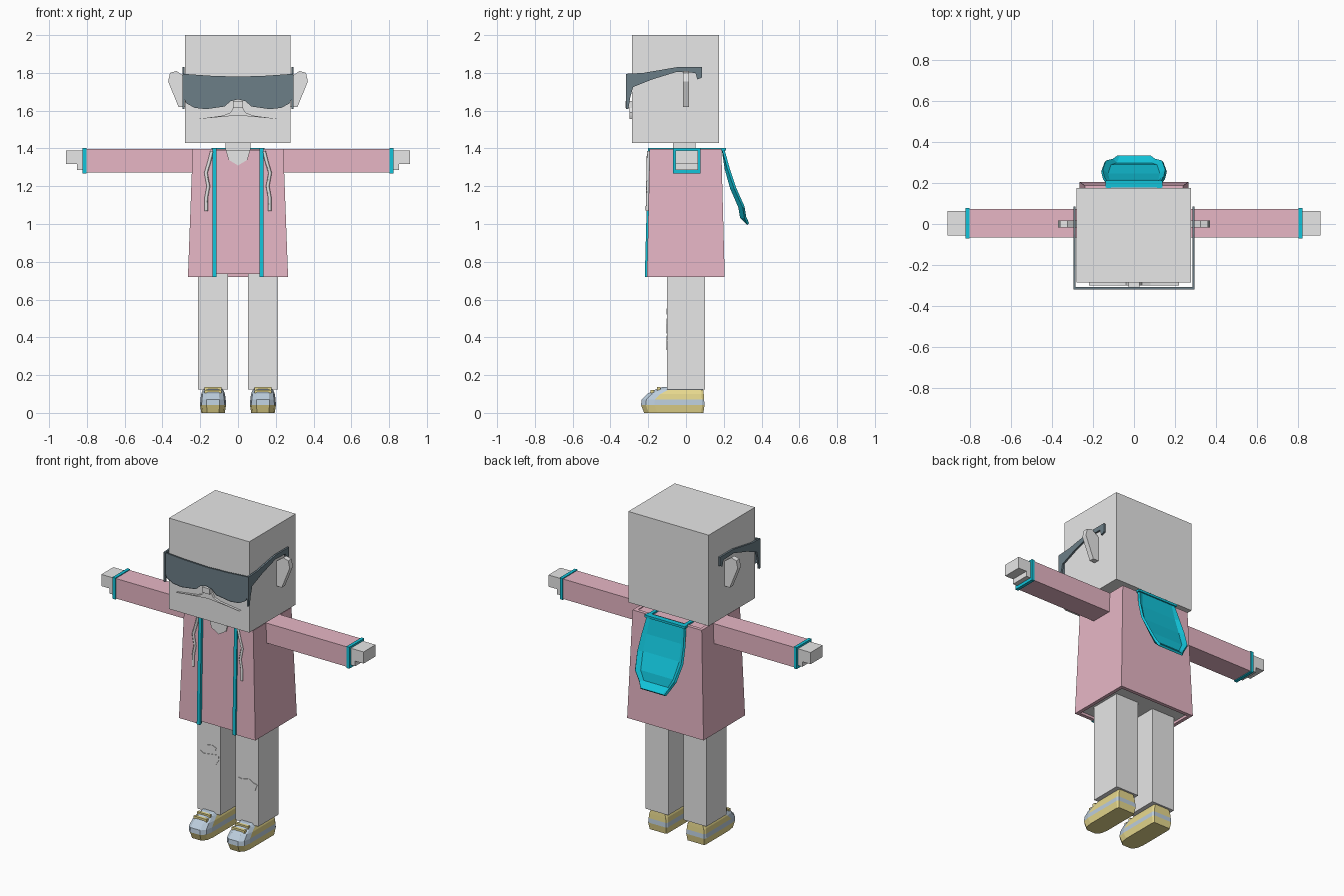
import bpy, bmesh
from mathutils import Vector

cube = bpy.data.objects.get("Cube")
if cube:
    bpy.data.objects.remove(cube, do_unlink=True)


def material(name, r, g, b):
    m = bpy.data.materials.new(name)
    m.use_nodes = True
    m.diffuse_color = (r, g, b, 1)
    m.node_tree.nodes["Principled BSDF"].inputs["Base Color"].default_value = (r, g, b, 1)
    return m


GREY = material("light grey", 0.8, 0.8, 0.8)
PINK = material("dusty pink", 0.8, 0.47, 0.56)
CYAN = material("cyan trim", 0.006, 0.55, 0.7)
SLATE = material("dark slate", 0.15, 0.21, 0.245)
YELLOW = material("pale yellow", 0.8, 0.69, 0.27)
BLUE = material("pale blue", 0.5, 0.61, 0.72)


def finish(name, bm, *mats):
    bmesh.ops.recalc_face_normals(bm, faces=bm.faces)
    me = bpy.data.meshes.new(name)
    bm.to_mesh(me)
    bm.free()
    for m in mats:
        me.materials.append(m)
    ob = bpy.data.objects.new(name, me)
    bpy.context.scene.collection.objects.link(ob)
    return ob


def loft(bm, rings):
    """Closed rings of equal length joined by quads and capped."""
    vs = [[bm.verts.new(p) for p in ring] for ring in rings]
    n = len(vs[0])
    bands = [[bm.faces.new((a[i], a[(i + 1) % n], b[(i + 1) % n], b[i]))
              for i in range(n)] for a, b in zip(vs, vs[1:])]
    return bands, bm.faces.new(vs[0]), bm.faces.new(vs[-1])


def prism(name, pts, axis, a, b, mat):
    """Extrude a 2D outline along x or y."""
    place = (lambda p, d: (d, p[0], p[1])) if axis == "x" else (lambda p, d: (p[0], d, p[1]))
    bm = bmesh.new()
    loft(bm, [[place(p, d) for p in pts] for d in (a, b)])
    return finish(name, bm, mat)


def box(name, x, y, z, mat):
    return prism(name, [(x[0], z[0]), (x[1], z[0]), (x[1], z[1]), (x[0], z[1])], "y", *y, mat)


def mirrored(pts):
    """Complete a half outline across x = 0."""
    return pts + [(-x, z) for x, z in reversed(pts) if x > 0]


SIDES = (("left", 1), ("right", -1))

# Head, neck and face
box("head", (-.28, .278), (-.285, .175), (1.43, 2), GREY)
box("neck", (-.065, .065), (-.07, .05), (1.37, 1.44), GREY)
box("nose", (-.026, .026), (-.32, -.28), (1.615, 1.65), GREY)
prism("moustache", mirrored([(0, 1.62), (.022, 1.62), (.04, 1.59), (.08, 1.574),
                             (.22, 1.555), (0, 1.575)]), "y", -.3, -.28, GREY)
for side, s in SIDES:
    ear = [(.27, 1.62), (.315, 1.62), (.37, 1.755), (.36, 1.8), (.325, 1.81), (.27, 1.77)]
    prism(side + "_ear", [(s * x, z) for x, z in ear], "y", -.016, .016, GREY)

# Sunglasses: visor with inset lens surface and two temples
bm = bmesh.new()
shape = mirrored([(0, 1.78), (.15, 1.785), (.292, 1.795), (.292, 1.68), (.275, 1.64),
                  (.23, 1.615), (.17, 1.608), (.07, 1.622), (.04, 1.65), (0, 1.66)])
_, front, back = loft(bm, [[(x, y, z) for x, z in shape] for y in (-.318, -.308)])
bmesh.ops.inset_region(bm, faces=[front], thickness=.01, depth=0)
bmesh.ops.translate(bm, verts=front.verts, vec=(0, .004, 0))
finish("sunglasses_visor", bm, SLATE)
temple = [(-.318, 1.795), (-.225, 1.8), (-.05, 1.83), (.085, 1.83), (.085, 1.775),
          (.06, 1.765), (.05, 1.8), (-.05, 1.805), (-.18, 1.765), (-.28, 1.725),
          (-.295, 1.67), (-.305, 1.61), (-.318, 1.61)]
for side, s in SIDES:
    prism(side + "_temple", temple, "x", s * .284, s * .295, SLATE)

# Coat: open-fronted shell around an inner torso
def coat_ring(z, hx, front, back, t=.022):
    half = [(.12, front), (hx, front), (hx, back)]
    inner = [(hx - t, back - t), (hx - t, front + t), (.12, front + t)]
    outline = half + [(-x, y) for x, y in reversed(half)]
    outline += [(-x, y) for x, y in reversed(inner)] + inner
    return [(x, y, z) for x, y in outline]


bm = bmesh.new()
loft(bm, [coat_ring(.72, .265, -.207, .205), coat_ring(1.397, .24, -.192, .187)])
finish("coat", bm, PINK)

bm = bmesh.new()
_, bottom, _ = loft(bm, [[(x * w, y, z) for x, y in ((-1, f), (1, f), (1, b), (-1, b))]
                         for z, w, f, b in ((.735, .255, -.197, .195), (1.392, .23, -.184, .177))])
bottom.material_index = 1
finish("torso", bm, PINK, GREY)
prism("shirt_neckline", mirrored([(0, 1.31), (.05, 1.34), (.065, 1.393), (0, 1.393)]),
      "y", -.193, -.18, GREY)

# Trim along the coat opening and over the shoulders
trim = [(-.218, .72), (-.2, 1.402), (.2, 1.402), (.2, 1.39), (-.185, 1.39), (-.2, .72)]
for side, s in SIDES:
    prism(side + "_coat_trim", trim, "x", s * .113, s * .134, CYAN)

# Hood hanging at the back: a dished sheet with a raised rim
bm = bmesh.new()
rows = [(1.4, .195, .13, 0), (1.29, .212, .148, .014), (1.19, .24, .156, .02),
        (1.09, .283, .14, .022), (1.035, .292, .105, .022), (1.0, .305, .085, .024)]
grid = []
for z, y, w, rim in rows:
    floor = rim if z == 1.0 else 0
    grid.append([bm.verts.new(p) for p in ((-w, y + rim, z), (-w * .82, y + floor, z),
                                           (w * .82, y + floor, z), (w, y + rim, z))])
for a, b in zip(grid, grid[1:]):
    for i in range(3):
        bm.faces.new((a[i], b[i], b[i + 1], a[i + 1]))
hood = finish("hood", bm, CYAN)
solid = hood.modifiers.new("thickness", "SOLIDIFY")
solid.thickness = .014
solid.offset = 0
box("hood_collar", (-.14, .14), (.178, .212), (1.388, 1.402), CYAN)

# Drawstrings
for side, s in SIDES:
    cu = bpy.data.curves.new(side + "_drawstring", "CURVE")
    cu.dimensions = "3D"
    cu.bevel_depth = .009
    cu.bevel_resolution = 0
    cu.use_fill_caps = True
    path = [(.138, 1.385), (.152, 1.33), (.17, 1.27), (.157, 1.2), (.168, 1.14), (.168, 1.07)]
    sp = cu.splines.new("POLY")
    sp.points.add(len(path) - 1)
    for pt, (x, z) in zip(sp.points, path):
        pt.co = (s * x, -.198 - .02 * (1.4 - z), z, 1)
    cu.materials.append(GREY)
    bpy.context.scene.collection.objects.link(bpy.data.objects.new(side + "_drawstring", cu))

# Arms, cuffs and hands
for side, s in SIDES:
    box(side + "_sleeve", (s * .22, s * .81), (-.065, .073), (1.272, 1.397), PINK)
    box(side + "_cuff", (s * .802, s * .822), (-.07, .077), (1.267, 1.402), CYAN)
    hand = [(.81, 1.39), (.91, 1.39), (.91, 1.317), (.852, 1.317), (.852, 1.285), (.81, 1.285)]
    prism(side + "_hand", [(s * x, z) for x, z in hand], "y", -.055, .064, GREY)

# Legs
for side, s in SIDES:
    box(side + "_leg", (s * .053, s * .212), (-.1, .1), (.125, .74), GREY)
tears = {
    "right_knee_tear": [(-.205, .49), (-.19, .5), (-.17, .485), (-.065, .5), (-.06, .47),
                        (-.085, .43), (-.17, .42), (-.2, .45)],
    "right_thigh_tear": [(-.15, .525), (-.085, .522), (-.08, .54), (-.11, .552), (-.14, .545)],
    "left_knee_tear": [(.06, .38), (.075, .4), (.1, .395), (.15, .41), (.18, .39),
                       (.205, .385), (.19, .345), (.15, .332), (.09, .345)],
}
for name, pts in tears.items():
    prism(name, pts, "y", -.103, -.098, GREY)

# Shoes: stacked rings with a rounded toe, coloured by band
def shoe_ring(cx, z, toe, w, heel):
    half = [(.5, toe), (.88, toe + .025), (1, toe + .07), (1, heel - .012), (.9, heel)]
    pts = half + [(-x, y) for x, y in reversed(half)]
    return [(cx + x * w, y, z) for x, y in pts]


for side, s in SIDES:
    cx = s * .132
    bm = bmesh.new()
    levels = [(0, -.222, .062, .092), (.042, -.238, .069, .098), (.07, -.235, .067, .096),
              (.1, -.205, .063, .094), (.122, -.165, .054, .092), (.136, -.125, .042, .06)]
    bands, sole, top = loft(bm, [shoe_ring(cx, *lv) for lv in levels])
    for k, band in enumerate(bands):
        for f in band:
            toe = f.calc_center_median().y < -.12
            f.material_index = int(k in (1, 4) or (k in (2, 3) and toe))
    top.material_index = 1
    finish(side + "_shoe", bm, YELLOW, BLUE)
    # Laces across the tongue
    for i, (y, z) in enumerate(((-.178, .116), (-.145, .13))):
        box(f"{side}_lace_{i + 1}", (cx - .045, cx + .045), (y - .009, y + .009),
            (z - .012, z + .006), YELLOW)
